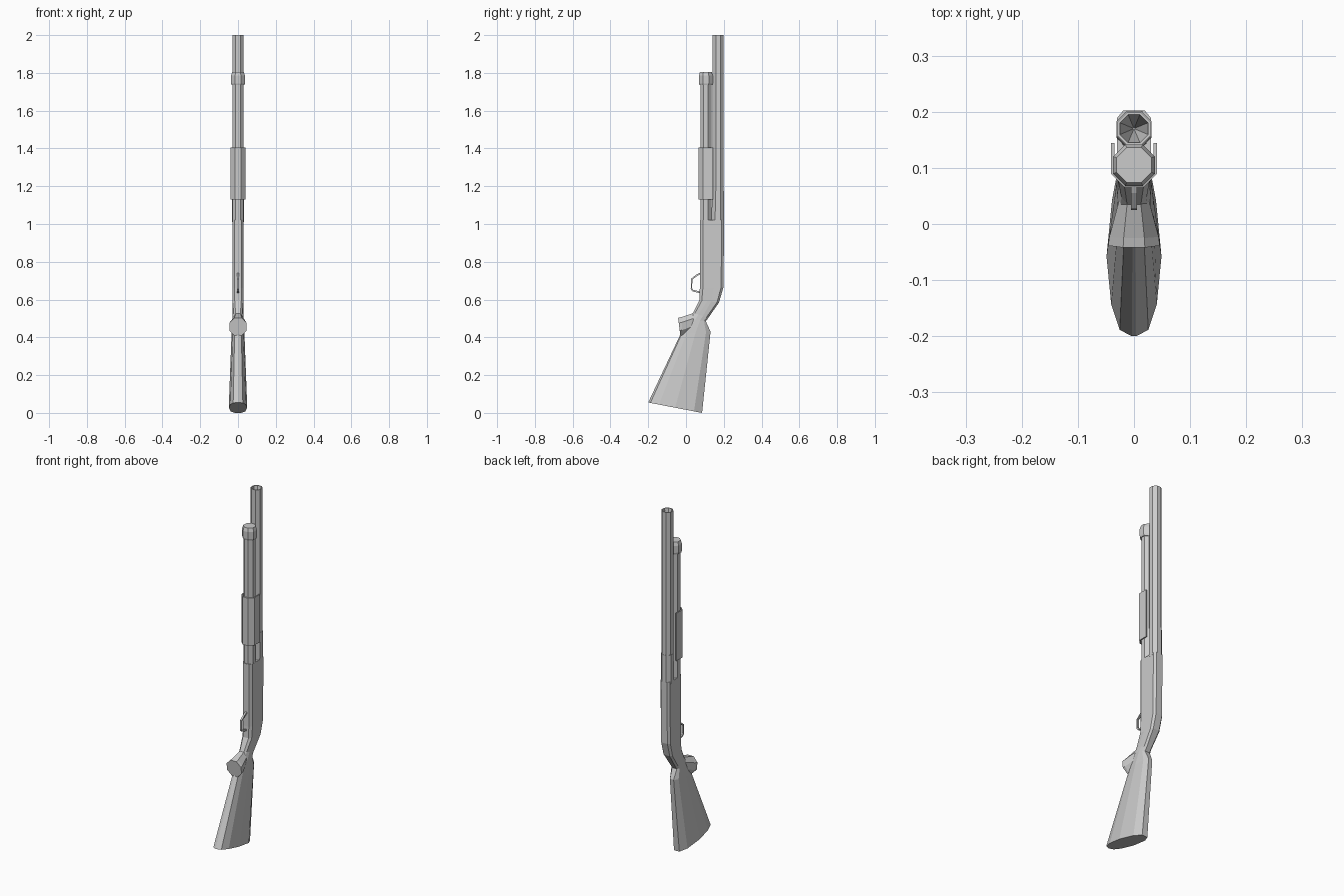
import bpy, bmesh, math

if "Cube" in bpy.data.objects:
    bpy.data.objects.remove(bpy.data.objects["Cube"])

OCT = [(0, .42), (.29, 1), (.71, 1), (1, .42)]
OVAL = [(0, .08), (.04, .52), (.2, .83), (.5, 1), (.85, .8), (1, .35)]
GRIP = [(0, .45), (.12, .8), (.35, 1), (.65, 1), (.88, .85), (1, .5)]
BOXY = [(0, .6), (.13, 1), (.4, 1), (.6, 1), (.9, 1), (1, .65)]


def section(front, back, hw, profile=OCT):
    """Symmetric ring between a front and a back (y, z) point."""
    half = [(w * hw, front[0] + (back[0] - front[0]) * t,
             front[1] + (back[1] - front[1]) * t) for t, w in profile]
    return half + [(-x, y, z) for x, y, z in reversed(half)]


def disc(y, z, r):
    return section((y - r, z), (y + r, z), r)


def finish(name, bm):
    bmesh.ops.recalc_face_normals(bm, faces=bm.faces)
    mesh = bpy.data.meshes.new(name)
    bm.to_mesh(mesh)
    bm.free()
    ob = bpy.data.objects.new(name, mesh)
    bpy.context.collection.objects.link(ob)
    return ob


def loft(name, rings, start=True, end=True):
    bm = bmesh.new()
    vr = [[bm.verts.new(p) for p in ring] for ring in rings]
    for a, b in zip(vr, vr[1:]):
        for i in range(len(a)):
            j = (i + 1) % len(a)
            bm.faces.new((a[i], a[j], b[j], b[i]))
    if start:
        bm.faces.new(vr[0])
    if end:
        bm.faces.new(vr[-1])
    return finish(name, bm)


def prism(name, outer, inner, place, closed):
    """Band between two outlines, extruded between two offsets by place."""
    bm = bmesh.new()
    rings = []
    for o, i in zip(outer, inner):
        rings.append([bm.verts.new(place(p, s))
                      for p, s in ((o, 0), (i, 0), (i, 1), (o, 1))])
    pairs = list(zip(rings, rings[1:]))
    if closed:
        pairs.append((rings[-1], rings[0]))
    for a, b in pairs:
        for k in range(4):
            n = (k + 1) % 4
            bm.faces.new((a[k], a[n], b[n], b[k]))
    if not closed:
        bm.faces.new(rings[0])
        bm.faces.new(rings[-1])
    return finish(name, bm)


# Stock and wrist, from the butt up to the receiver
rear = section((.073, .66), (.198, .665), .03, BOXY)
loft("stock", [
    section((-.2, .055), (.085, 0), .049, OVAL),
    section((-.03, .415), (.13, .43), .034, OVAL),
    section((.02, .50), (.105, .485), .03, GRIP),
    section((.037, .53), (.118, .503), .028, GRIP),
    section((.07, .595), (.175, .585), .029, BOXY),
    rear], end=False)

# Pistol grip knob with its flat cap
loft("grip_knob", [
    section((-.03, .41), (-.042, .503), .046),
    section((-.018, .41), (-.025, .507), .044),
    section((.03, .43), (.045, .53), .027)])

# Receiver
loft("receiver", [rear, section((.073, 1.02), (.202, 1.02), .03, BOXY)], start=False)
loft("barrel_shroud", [section((.134, 1.01), (.202, 1.01), .031),
                       section((.139, 1.175), (.201, 1.175), .031)])

# Barrel with tapered bore
B = .17
loft("barrel", [disc(B, 1.02, .0295), disc(B, 2, .0295),
                disc(B, 2, .025), disc(B, 1.85, .002)])

# Magazine tube and end cap
M = .105
loft("magazine_tube", [disc(M, 1.0, .0295), disc(M, 1.76, .0295)])
loft("magazine_cap", [disc(M, 1.735, .034), disc(M, 1.745, .037),
                      disc(M, 1.785, .037), disc(M, 1.805, .031)])

# Sliding fore-end: U-shaped sleeve
half = [(.041, .144), (.041, .09), (.017, .066)]
half_in = [(.035, .144), (.035, .092), (.015, .073)]
mirror = lambda h: h + [(-x, y) for x, y in reversed(h)]
prism("fore_end", mirror(half), mirror(half_in),
      lambda p, s: (p[0], p[1], (1.13, 1.405)[s]), False)

# Trigger guard loop
prism("trigger_guard",
      [(.08, .745), (.055, .733), (.027, .71), (.025, .655), (.035, .643), (.08, .632)],
      [(.08, .735), (.058, .724), (.034, .706), (.032, .660), (.038, .652), (.08, .641)],
      lambda p, s: ((-.005, .005)[s], p[0], p[1]), False)
